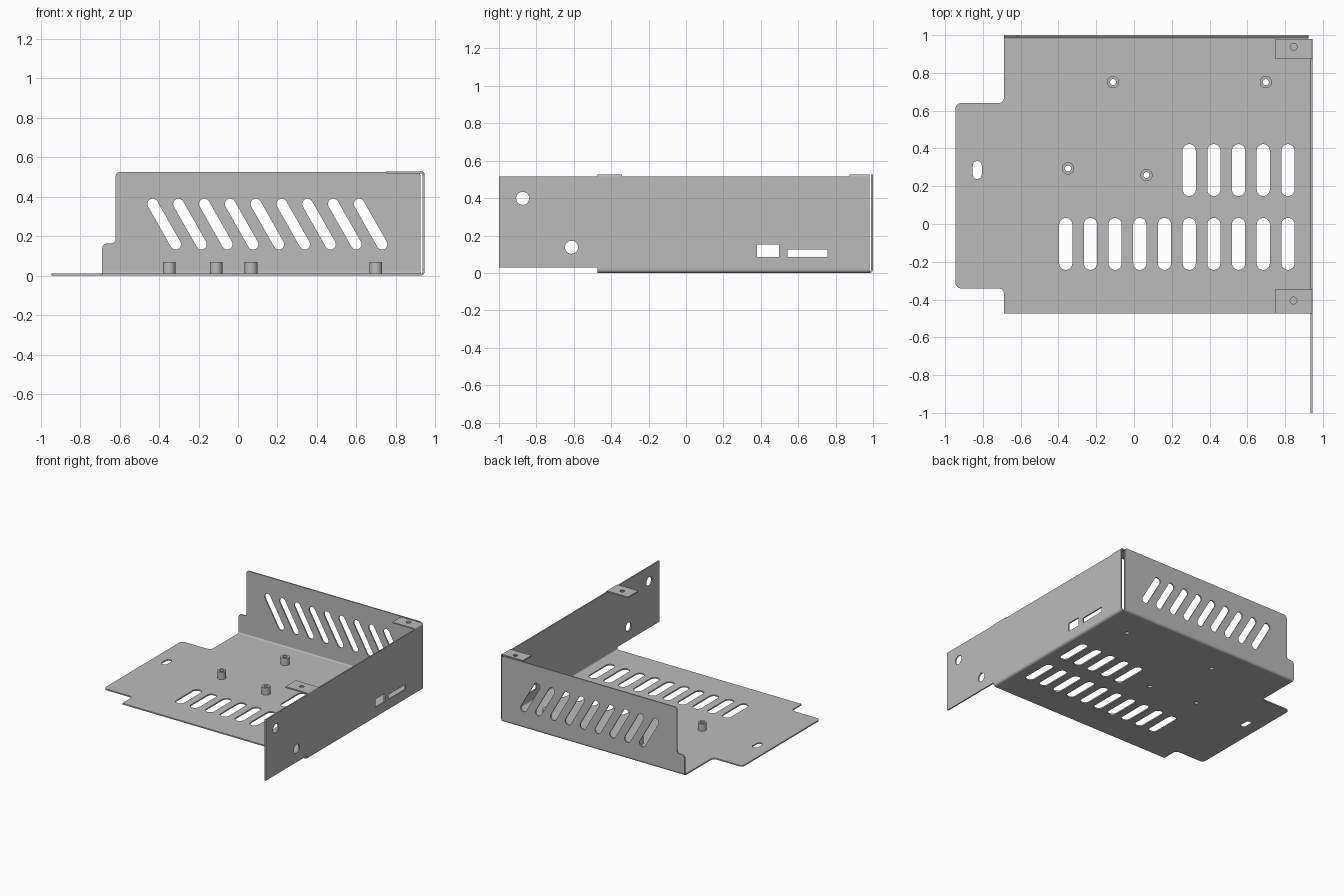
import bpy, bmesh
from math import sin, cos, pi, atan2
from mathutils import Matrix, Vector

if "Cube" in bpy.data.objects:
    bpy.data.objects.remove(bpy.data.objects["Cube"])

T = 0.01      # sheet thickness
R = 0.02      # outer bend radius

steel = bpy.data.materials.new("grey steel")
steel.use_nodes = True
GREY = (0.5, 0.5, 0.5, 1)
steel.diffuse_color = GREY
steel.node_tree.nodes["Principled BSDF"].inputs["Base Color"].default_value = GREY

# Drawing planes: flat, facing the front, facing the side
FLAT = Matrix.Identity(3)
FRONT = Matrix(((1, 0, 0), (0, 0, -1), (0, 1, 0)))
SIDE = Matrix(((0, 0, 1), (1, 0, 0), (0, 1, 0)))


def arc(cx, cy, r, start, end, n=12):
    angles = [start + (end - start) * i / n for i in range(n + 1)]
    return [(cx + r * cos(a), cy + r * sin(a)) for a in angles]


def circle(x, y, r):
    return arc(x, y, r, 0, 2 * pi, 24)[:-1]


def rect(x0, y0, x1, y1):
    return [(x0, y0), (x1, y0), (x1, y1), (x0, y1)]


def slot(ax, ay, bx, by, r):
    a = atan2(by - ay, bx - ax)
    return arc(bx, by, r, a - pi / 2, a + pi / 2) + arc(ax, ay, r, a + pi / 2, a + 3 * pi / 2)


def rounded(corners, r, n=6):
    """Outline of right-angled corners; those marked 1 get a fillet."""
    out = []
    for i, (x, y, fillet) in enumerate(corners):
        p = Vector((x, y))
        if not fillet:
            out.append(p)
            continue
        u = (Vector(corners[i - 1][:2]) - p).normalized() * r
        v = (Vector(corners[(i + 1) % len(corners)][:2]) - p).normalized() * r
        for k in range(n + 1):
            t = pi / 2 * k / n
            out.append(p + u + v - v * cos(t) - u * sin(t))
    return out


def plate(name, loops, low, high, plane):
    """Outline with holes, extruded from low to high along the plane normal."""
    curve = bpy.data.curves.new(name, 'CURVE')
    curve.dimensions = '2D'
    curve.fill_mode = 'BOTH'
    curve.extrude = (high - low) / 2
    for loop in loops:
        spline = curve.splines.new('POLY')
        spline.points.add(len(loop) - 1)
        for point, (x, y) in zip(spline.points, loop):
            point.co = (x, y, 0, 1)
        spline.use_cyclic_u = True
    temp = bpy.data.objects.new(name + " outline", curve)
    bpy.context.collection.objects.link(temp)
    graph = bpy.context.evaluated_depsgraph_get()
    mesh = bpy.data.meshes.new_from_object(temp.evaluated_get(graph))
    bpy.data.objects.remove(temp)
    bpy.data.curves.remove(curve)

    mesh.transform(plane.to_4x4() @ Matrix.Translation((0, 0, (low + high) / 2)))
    bm = bmesh.new()
    bm.from_mesh(mesh)
    bmesh.ops.remove_doubles(bm, verts=bm.verts, dist=0.0001)
    bmesh.ops.recalc_face_normals(bm, faces=bm.faces)
    bm.to_mesh(mesh)
    bm.free()
    mesh.materials.clear()
    mesh.materials.append(steel)
    obj = bpy.data.objects.new(name, mesh)
    bpy.context.collection.objects.link(obj)
    bpy.ops.object.select_all(action='DESELECT')
    obj.select_set(True)
    bpy.context.view_layer.objects.active = obj
    bpy.ops.object.shade_smooth_by_angle(angle=pi / 6)
    return obj


def bend(cx, cy, r, start):
    """Quarter ring section of a folded edge."""
    end = start + pi / 2
    return arc(cx, cy, r, start, end, 6) + arc(cx, cy, r - T, end, start, 6)


LEFT, RIGHT, OUT = -0.688, 0.925, 0.945
FRONT_Y, BACK_Y = -0.473, 0.98
PITCH = 0.1307
standoffs = [(-0.111, 0.751), (0.698, 0.751), (-0.349, 0.294), (0.066, 0.259)]

# Floor with vents, cable slot and screw holes
floor = [rounded([(LEFT, FRONT_Y, 0), (RIGHT, FRONT_Y, 0), (RIGHT, BACK_Y, 0),
                  (LEFT, BACK_Y, 0), (LEFT, 0.64, 1), (-OUT, 0.64, 1),
                  (-OUT, -0.341, 1), (LEFT, -0.341, 1)], 0.03)]
for i in range(10):
    x = 0.815 - i * PITCH
    floor.append(slot(x, -0.208, x, -0.003, 0.035))
    if i < 5:
        floor.append(slot(x, 0.183, x, 0.388, 0.035))
floor.append(slot(-0.83, 0.262, -0.83, 0.309, 0.024))
floor += [circle(x, y, 0.016) for x, y in standoffs]
plate("floor", floor, 0, T, FLAT)

# Hollow standoffs
for i, (x, y) in enumerate(standoffs):
    plate(f"standoff_{i + 1}", [circle(x, y, 0.032), circle(x, y, 0.016)], T, 0.068, FLAT)

# Back wall with slanted vents
back = [rounded([(LEFT, R, 0), (RIGHT, R, 0), (RIGHT, 0.526, 1), (-0.62, 0.526, 1),
                 (-0.62, 0.162, 1), (LEFT, 0.162, 1)], 0.024)]
for i in range(9):
    x = -0.432 + i * PITCH
    back.append(slot(x, 0.363, x + 0.116, 0.159, 0.027))
plate("back_wall", back, -1, -1 + T, FRONT)
plate("back_bend", [bend(BACK_Y, R, R, -pi / 2)], LEFT, RIGHT, SIDE)

# Side wall with round holes and port openings
side = [[(-1, 0.03), (FRONT_Y, 0.03), (FRONT_Y, R), (BACK_Y, R), (BACK_Y, 0.515), (-1, 0.515)],
        circle(-0.873, 0.399, 0.035), circle(-0.612, 0.137, 0.035),
        rect(0.38, 0.086, 0.497, 0.153), rect(0.543, 0.086, 0.757, 0.126)]
plate("side_wall", side, OUT - T, OUT, SIDE)
plate("side_bend", [bend(RIGHT, R, R, -pi / 2)], -BACK_Y, -FRONT_Y, FRONT)

# Folded mounting tabs on top of the side wall
for name, y0, y1, hole in (("front_tab", FRONT_Y, -0.343, -0.405), ("back_tab", 0.873, BACK_Y, 0.938)):
    plate(name, [rect(0.75, y0, 0.933, y1), circle(0.845, hole, 0.018)], 0.517, 0.527, FLAT)
    plate(name + "_bend", [bend(0.933, 0.515, 0.012, 0)], -y1, -y0, FRONT)
